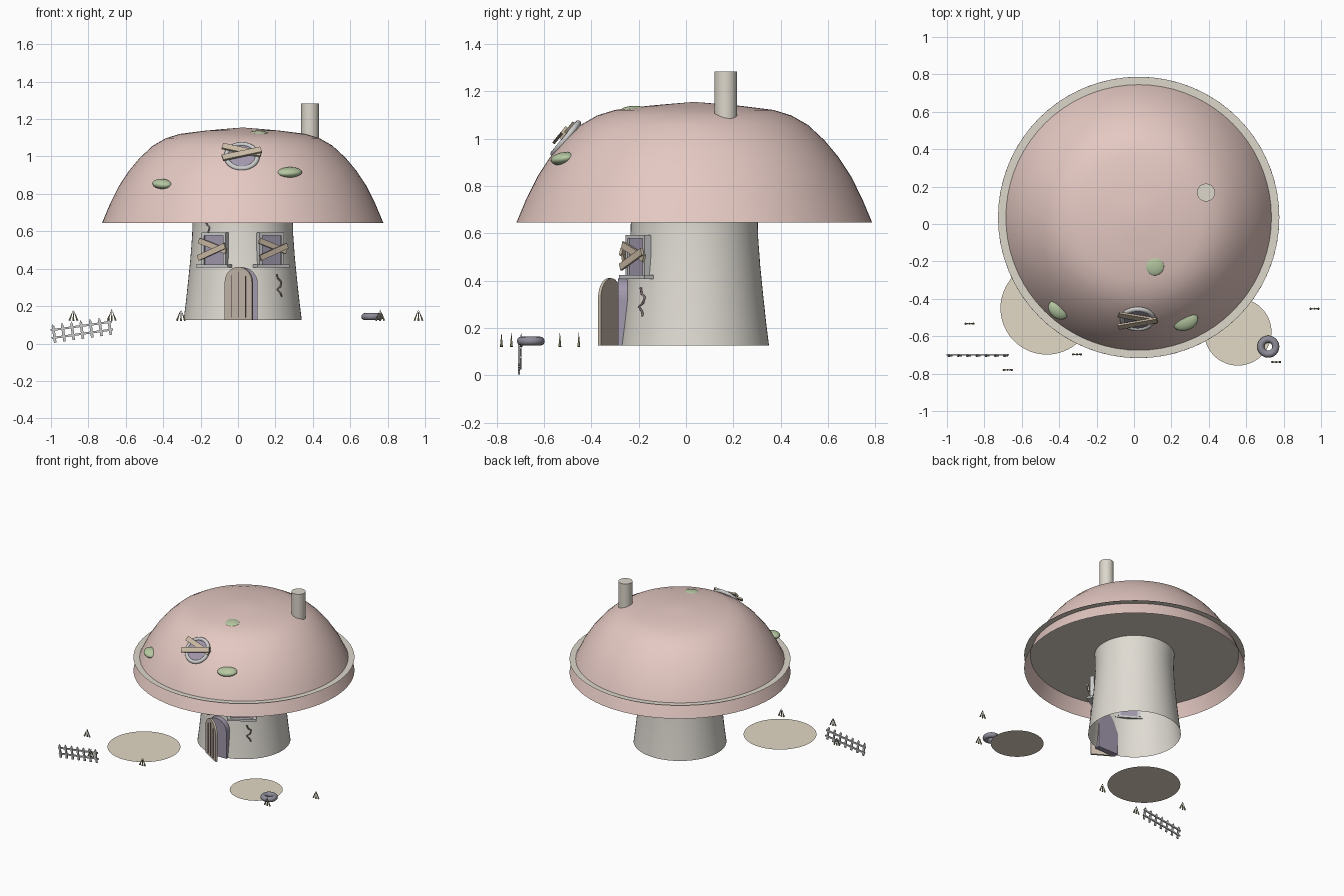
import bpy, bmesh, math
from mathutils import Matrix, Vector

if "Cube" in bpy.data.objects:
    bpy.data.objects.remove(bpy.data.objects["Cube"])

CX, CY, GZ = 0.025, 0.035, 0.125   # house axis and ground height


def material(name, rgb):
    m = bpy.data.materials.new(name)
    m.diffuse_color = (*rgb, 1)
    m.use_nodes = True
    m.node_tree.nodes["Principled BSDF"].inputs["Base Color"].default_value = m.diffuse_color
    return m


PINK = material("cap_pink", (0.78, 0.58, 0.54))
STONE = material("stem_stone", (0.74, 0.71, 0.65))
GILL = material("gill_beige", (0.72, 0.68, 0.60))
GLASS = material("dark_glass", (0.36, 0.32, 0.42))
WOOD = material("old_wood", (0.60, 0.50, 0.38))
DOOR = material("door_wood", (0.56, 0.48, 0.40))
FRAME = material("frame_grey", (0.66, 0.65, 0.64))
SAND = material("bare_earth", (0.76, 0.69, 0.56))
MOSS = material("moss_green", (0.47, 0.58, 0.36))
RUBBER = material("rubber", (0.27, 0.26, 0.31))
DARK = material("crack_dark", (0.22, 0.17, 0.17))
GRASS = material("dry_grass", (0.42, 0.38, 0.22))


def finish(name, bm, mat, matrix=Matrix(), smooth=False):
    me = bpy.data.meshes.new(name)
    bm.to_mesh(me)
    bm.free()
    me.materials.append(mat)
    ob = bpy.data.objects.new(name, me)
    bpy.context.collection.objects.link(ob)
    ob.matrix_world = matrix
    if smooth:
        bpy.context.view_layer.objects.active = ob
        ob.select_set(True)
        bpy.ops.object.shade_smooth_by_angle(angle=math.radians(40))
        ob.select_set(False)
    return ob


def lathe(name, profile, mat, loc, seg=64):
    bm = bmesh.new()
    vs = [bm.verts.new((r, 0, z)) for r, z in profile]
    es = [bm.edges.new(p) for p in zip(vs, vs[1:])]
    bmesh.ops.spin(bm, geom=vs + es, cent=(0, 0, 0), axis=(0, 0, 1),
                   angle=math.tau, steps=seg, use_duplicate=False)
    bmesh.ops.remove_doubles(bm, verts=bm.verts, dist=1e-4)
    bmesh.ops.recalc_face_normals(bm, faces=bm.faces)
    if sum(f.normal.dot(Vector((*f.calc_center_median().xy, 0.3))) for f in bm.faces) < 0:
        bmesh.ops.reverse_faces(bm, faces=bm.faces)
    return finish(name, bm, mat, Matrix.Translation(loc), True)


def box(name, loc, size, mat, base=Matrix(), tilt=0):
    bm = bmesh.new()
    bmesh.ops.create_cube(bm, size=1, matrix=Matrix.Diagonal((*size, 1)))
    return finish(name, bm, mat, base @ Matrix.Translation(loc) @ Matrix.Rotation(tilt, 4, 'Y'))


def plank(name, a, b, y, width, mat, base, thick=0.012):
    # flat board between two (x, z) points
    dx, dz = b[0] - a[0], b[1] - a[1]
    box(name, ((a[0] + b[0]) / 2, y, (a[1] + b[1]) / 2),
        (math.hypot(dx, dz), thick, width), mat, base, -math.atan2(dz, dx))


def cone(name, r1, r2, h, mat, base, seg=32, caps=True):
    bm = bmesh.new()
    bmesh.ops.create_cone(bm, cap_ends=caps, segments=seg, radius1=r1, radius2=r2, depth=h)
    return finish(name, bm, mat, base, True)


def disc(name, r, mat, loc):
    bm = bmesh.new()
    bmesh.ops.create_circle(bm, cap_ends=True, segments=64, radius=r)
    return finish(name, bm, mat, Matrix.Translation(loc))


def torus(name, R, r, mat, base):
    ring = [(R + r * math.cos(i * math.tau / 12), r * math.sin(i * math.tau / 12)) for i in range(13)]
    ob = lathe(name, ring, mat, (0, 0, 0), 40)
    ob.matrix_world = base


def arch(name, half, height, thick, mat, base, x0=0):
    # round-topped slab standing on z = 0
    pts = [(-half, 0), (half, 0)] + [
        (half * math.cos(t), height - half + half * math.sin(t))
        for t in (i * math.pi / 16 for i in range(17))]
    bm = bmesh.new()
    f = bm.faces.new([bm.verts.new((x + x0, 0, z)) for x, z in pts])
    ext = bmesh.ops.extrude_face_region(bm, geom=[f])
    bmesh.ops.translate(bm, vec=(0, thick, 0), verts=[v for v in ext['geom'] if isinstance(v, bmesh.types.BMVert)])
    bmesh.ops.remove_doubles(bm, verts=bm.verts, dist=1e-5)
    bmesh.ops.recalc_face_normals(bm, faces=bm.faces)
    return finish(name, bm, mat, base)


def crack(name, pts):
    cu = bpy.data.curves.new(name, 'CURVE')
    cu.dimensions = '3D'
    cu.bevel_depth, cu.bevel_resolution = 0.005, 2
    sp = cu.splines.new('POLY')
    sp.points.add(len(pts) - 1)
    for p, (x, z) in zip(sp.points, pts):
        r = 0.315 - 0.045 * min(1, (z - GZ) / 0.45)
        p.co = (x, CY - math.sqrt(r * r - (x - CX) ** 2), z, 1)
    cu.materials.append(DARK)
    bpy.context.collection.objects.link(bpy.data.objects.new(name, cu))


T, Rot = Matrix.Translation, Matrix.Rotation

# mushroom body: open dome, flat gill plate poking through it, open stem
lathe("cap", [(0.752, 0.645), (0.71, 0.745), (0.663, 0.84), (0.61, 0.921), (0.55, 0.993),
              (0.48, 1.058), (0.41, 1.098), (0.335, 1.121), (0.2, 1.138), (0.1, 1.147), (0, 1.155)],
      PINK, (CX, CY, 0), 72)
disc("gill_plate", 0.752, GILL, (CX, CY, 0.745))
lathe("stem", [(0.316, GZ), (0.304, 0.22), (0.291, 0.34), (0.279, 0.46), (0.27, 0.58),
               (0.268, 0.66), (0.272, 0.745)], STONE, (CX, CY, 0))
cone("chimney", 0.048, 0.048, 0.28, GILL, T((0.385, 0.168, 1.143)))

# boarded windows on the stem
for side, s in (("left", -1), ("right", 1)):
    a = math.radians(32) * s
    base = T((CX, CY, 0.505)) @ Rot(a, 4, 'Z') @ T((0, -0.277, 0))
    n = side + "_window_"
    box(n + "glass", (0, 0, 0), (0.125, 0.02, 0.165), GLASS, base)
    for k in (-1, 1):
        box(n + "jamb", (0.068 * k, -0.003, 0), (0.018, 0.03, 0.17), FRAME, base)
    box(n + "head", (0, -0.003, 0.08), (0.15, 0.03, 0.016), FRAME, base)
    box(n + "sill", (0, -0.012, -0.09), (0.2, 0.045, 0.015), FRAME, base)
    plank(n + "upper_board", (-0.085, 0.045), (0.085, -0.012), -0.026, 0.03, WOOD, base)
    plank(n + "lower_board", (-0.085, -0.048), (0.085, 0.018), -0.036, 0.03, WOOD, base)

# boarded round window on the cap
base = T((0.02, -0.508, 1.0)) @ Rot(math.radians(-39), 4, 'X')
torus("round_window_ring", 0.083, 0.013, FRAME, base @ Rot(math.pi / 2, 4, 'X'))
cone("round_window_glass", 0.08, 0.08, 0.012, GLASS, base @ Rot(math.pi / 2, 4, 'X'))
plank("round_window_upper_board", (-0.103, 0.058), (0.103, 0.002), -0.017, 0.035, WOOD, base)
plank("round_window_lower_board", (-0.103, -0.032), (0.103, 0.024), -0.028, 0.035, WOOD, base)

# doorway and open door leaf hinged at its left
arch("doorway", 0.085, 0.283, 0.04, GLASS, T((0.02, -0.288, GZ)))
leaf = T((-0.068, -0.278, GZ)) @ Rot(math.radians(-31), 4, 'Z')
arch("door_leaf", 0.085, 0.285, 0.014, DOOR, leaf @ T((0, -0.007, 0)), 0.085)
for x, h in ((0.045, 0.245), (0.088, 0.265), (0.13, 0.24)):
    box("door_groove", (x, -0.008, h / 2 + 0.005), (0.005, 0.004, h - 0.02), DARK, leaf)

# cracks in the stem wall
crack("right_crack", [(0.207, 0.37), (0.215, 0.345), (0.232, 0.33), (0.228, 0.305), (0.21, 0.29), (0.228, 0.27), (0.235, 0.25)])
crack("upper_crack", [(-0.17, 0.70), (-0.155, 0.67), (-0.168, 0.64), (-0.152, 0.62), (-0.16, 0.595)])

# moss clumps on the cap
for loc, size, yaw, pitch in (((-0.405, -0.46, 0.853), (0.06, 0.045, 0.026), -40, 10),
                              ((0.275, -0.52, 0.915), (0.07, 0.05, 0.027), 20, 10),
                              ((0.11, -0.225, 1.122), (0.052, 0.052, 0.016), 0, 4)):
    bm = bmesh.new()
    bmesh.ops.create_uvsphere(bm, u_segments=24, v_segments=12, radius=1)
    finish("moss_clump", bm, MOSS, T(loc) @ Rot(math.radians(pitch), 4, 'X')
           @ Rot(math.radians(yaw), 4, 'Z') @ Matrix.Diagonal((*size, 1)), True)

# yard: bare patches, old tyre, grass tufts
disc("left_patch", 0.248, SAND, (-0.466, -0.45, GZ))
disc("right_patch", 0.18, SAND, (0.555, -0.577, GZ))
torus("old_tyre", 0.04, 0.019, RUBBER, T((0.718, -0.656, 0.144)))
for x, y in ((-0.88, -0.533), (-0.675, -0.78), (-0.305, -0.697), (0.76, -0.738), (0.965, -0.453)):
    for k in (-1, 0, 1):
        cone("grass_blade", 0.006, 0, 0.064, GRASS,
             T((x + 0.011 * k, y, 0.152)) @ Rot(math.radians(-20 * k), 4, 'Y'), 6)

# leaning picket fence
base = T((-0.835, -0.70, 0.072)) @ Rot(math.radians(-8), 4, 'Y')
for z in (-0.02, 0.022):
    box("fence_rail", (0, 0, z), (0.33, 0.008, 0.011), FRAME, base)
for i in range(7):
    x = -0.15 + i * 0.05
    box("fence_post", (x, -0.005, -0.003), (0.014, 0.008, 0.088), FRAME, base)
    cone("fence_tip", 0.0095, 0.001, 0.012, FRAME,
         base @ T((x, -0.005, 0.047)) @ Matrix.Diagonal((1, 0.5, 1, 1)) @ Rot(math.pi / 4, 4, 'Z'), 4)
